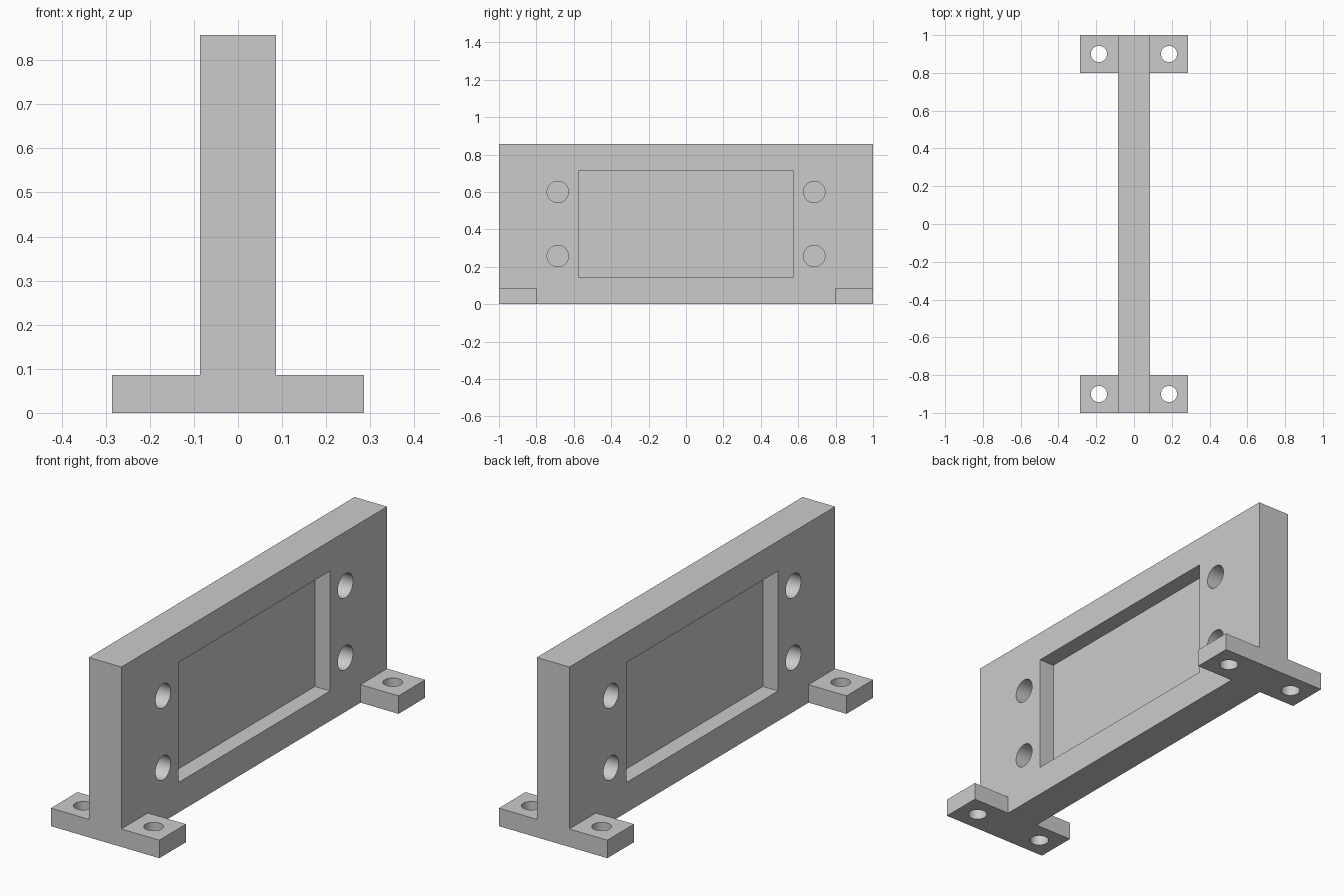
import bpy
import math

if "Cube" in bpy.data.objects:
    bpy.data.objects.remove(bpy.data.objects["Cube"], do_unlink=True)

MM = 2 / 70            # the plate is 70 units long
LENGTH, HEIGHT, THICK = 70 * MM, 30 * MM, 6 * MM
FOOT_WIDTH, FOOT_DEPTH, FOOT_HEIGHT = 20 * MM, 7 * MM, 3 * MM
RECESS = 2.8 * MM      # leaves a thin web in the middle of the plate

grey = bpy.data.materials.new("plain grey")
grey.use_nodes = True
colour = (0.6, 0.6, 0.6, 1)
grey.diffuse_color = colour
grey.node_tree.nodes["Principled BSDF"].inputs["Base Color"].default_value = colour


def box(name, size, centre):
    bpy.ops.mesh.primitive_cube_add(size=1, location=centre)
    ob = bpy.context.object
    ob.name = name
    ob.scale = size
    bpy.ops.object.transform_apply(location=True, rotation=True, scale=True)
    ob.data.materials.append(grey)
    return ob


def cylinder(name, radius, depth, centre, rotation=(0, 0, 0)):
    bpy.ops.mesh.primitive_cylinder_add(
        vertices=48, radius=radius, depth=depth, location=centre, rotation=rotation)
    ob = bpy.context.object
    ob.name = name
    bpy.ops.object.transform_apply(location=True, rotation=True, scale=True)
    ob.data.materials.append(grey)
    return ob


def combine(target, tool, operation):
    mod = target.modifiers.new(operation.title(), 'BOOLEAN')
    mod.operation = operation
    mod.solver = 'EXACT'
    mod.object = tool
    bpy.ops.object.select_all(action='DESELECT')
    target.select_set(True)
    bpy.context.view_layer.objects.active = target
    bpy.ops.object.modifier_apply(modifier=mod.name)
    bpy.data.objects.remove(tool, do_unlink=True)


# Upright plate
plate = box("mounting_plate", (THICK, LENGTH, HEIGHT), (0, 0, HEIGHT / 2))

# Cross feet with a screw hole on each side
for end in (-1, 1):
    y = end * (LENGTH - FOOT_DEPTH) / 2
    combine(plate, box("foot", (FOOT_WIDTH, FOOT_DEPTH, FOOT_HEIGHT),
                       (0, y, FOOT_HEIGHT / 2)), 'UNION')
    for side in (-1, 1):
        hole = cylinder("foot_hole", 1.5 * MM, 4 * FOOT_HEIGHT, (side * 6.5 * MM, y, 0))
        combine(plate, hole, 'DIFFERENCE')

# Rectangular pocket and four blind holes in both faces
for side in (-1, 1):
    x = side * THICK / 2
    combine(plate, box("pocket", (2 * RECESS, 40 * MM, 20 * MM), (x, 0, HEIGHT / 2)),
            'DIFFERENCE')
    for end in (-1, 1):
        for z in (9 * MM, 21 * MM):
            hole = cylinder("plate_hole", 2 * MM, 2 * RECESS, (x, end * 24 * MM, z),
                            (0, math.pi / 2, 0))
            combine(plate, hole, 'DIFFERENCE')

# Smooth hole walls, sharp edges elsewhere
plate.select_set(True)
bpy.context.view_layer.objects.active = plate
bpy.ops.object.shade_smooth_by_angle(angle=math.radians(30))
